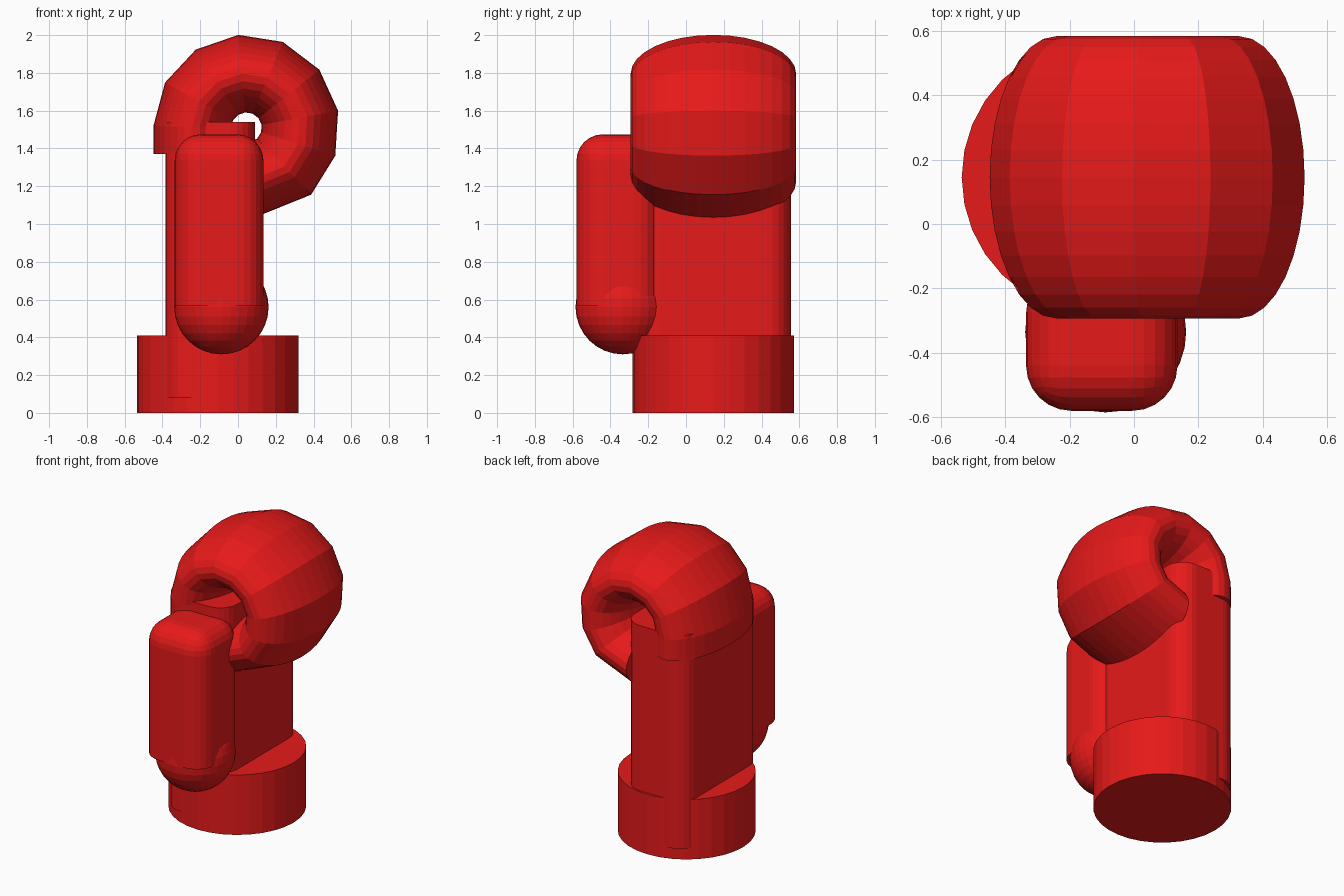
import bpy, bmesh, math

if "Cube" in bpy.data.objects:
    bpy.data.objects.remove(bpy.data.objects["Cube"])

red = bpy.data.materials.new("red")
red.diffuse_color = (0.8, 0.01, 0.01, 1)
red.use_nodes = True
red.node_tree.nodes["Principled BSDF"].inputs["Base Color"].default_value = red.diffuse_color


def finish(bm, name):
    bmesh.ops.recalc_face_normals(bm, faces=bm.faces)
    mesh = bpy.data.meshes.new(name)
    bm.to_mesh(mesh)
    bm.free()
    mesh.materials.append(red)
    obj = bpy.data.objects.new(name, mesh)
    bpy.context.collection.objects.link(obj)
    return obj


def rounded_box(name, lo, hi, radius, segments, keep):
    """Box between two corners; edges for which keep(edge) is true get rounded."""
    bm = bmesh.new()
    bmesh.ops.create_cube(bm, size=1)
    for v in bm.verts:
        v.co = [l + (c + 0.5) * (h - l) for c, l, h in zip(v.co, lo, hi)]
    bmesh.ops.bevel(bm, geom=[e for e in bm.edges if keep(e)], offset=radius,
                    segments=segments, profile=0.5, affect='EDGES')
    return finish(bm, name)


def vertical(e):
    return abs(e.verts[0].co.z - e.verts[1].co.z) > 0.1


# Round base
bm = bmesh.new()
bmesh.ops.create_cone(bm, cap_ends=True, segments=32, radius1=0.428, radius2=0.428, depth=0.41)
bmesh.ops.translate(bm, verts=bm.verts, vec=(-0.107, 0.145, 0.205))
finish(bm, "base")

# Upright column with rounded vertical corners
rounded_box("column", (-0.385, -0.265, 0.08), (0.09, 0.555, 1.54), 0.13, 6, vertical)

# Front block, rounded everywhere but underneath
rounded_box("front_block", (-0.335, -0.58, 0.565), (0.135, -0.135, 1.475), 0.14, 6,
            lambda e: vertical(e) or e.verts[0].co.z > 1)

# Ball under the front block
bm = bmesh.new()
bmesh.ops.create_uvsphere(bm, u_segments=32, v_segments=16, radius=0.25)
bmesh.ops.translate(bm, verts=bm.verts, vec=(-0.088, -0.335, 0.56))
finish(bm, "ball")

# Curled top: elliptical section swept around the y axis
CX, CY, CZ, SIDES = 0.045, 0.145, 1.51, 32
angles = [179, 151, 123, 95, 67, 38.5, 10.5, -17.5, -46, -90]
bm = bmesh.new()


def ring(angle, drop=0):
    a, verts = math.radians(angle), []
    for i in range(SIDES):
        t = 2 * math.pi * i / SIDES
        r = 0.287 + 0.206 * math.cos(t)
        verts.append(bm.verts.new((CX + r * math.cos(a), CY + 0.438 * math.sin(t),
                                   CZ + r * math.sin(a) - drop)))
    return verts


rings = [ring(180, 0.14)] + [ring(a) for a in angles]
for p, q in zip(rings, rings[1:]):
    for i in range(SIDES):
        j = (i + 1) % SIDES
        bm.faces.new((p[i], p[j], q[j], q[i]))
bm.faces.new(rings[0])
bm.faces.new(rings[-1])
finish(bm, "curled_top")
